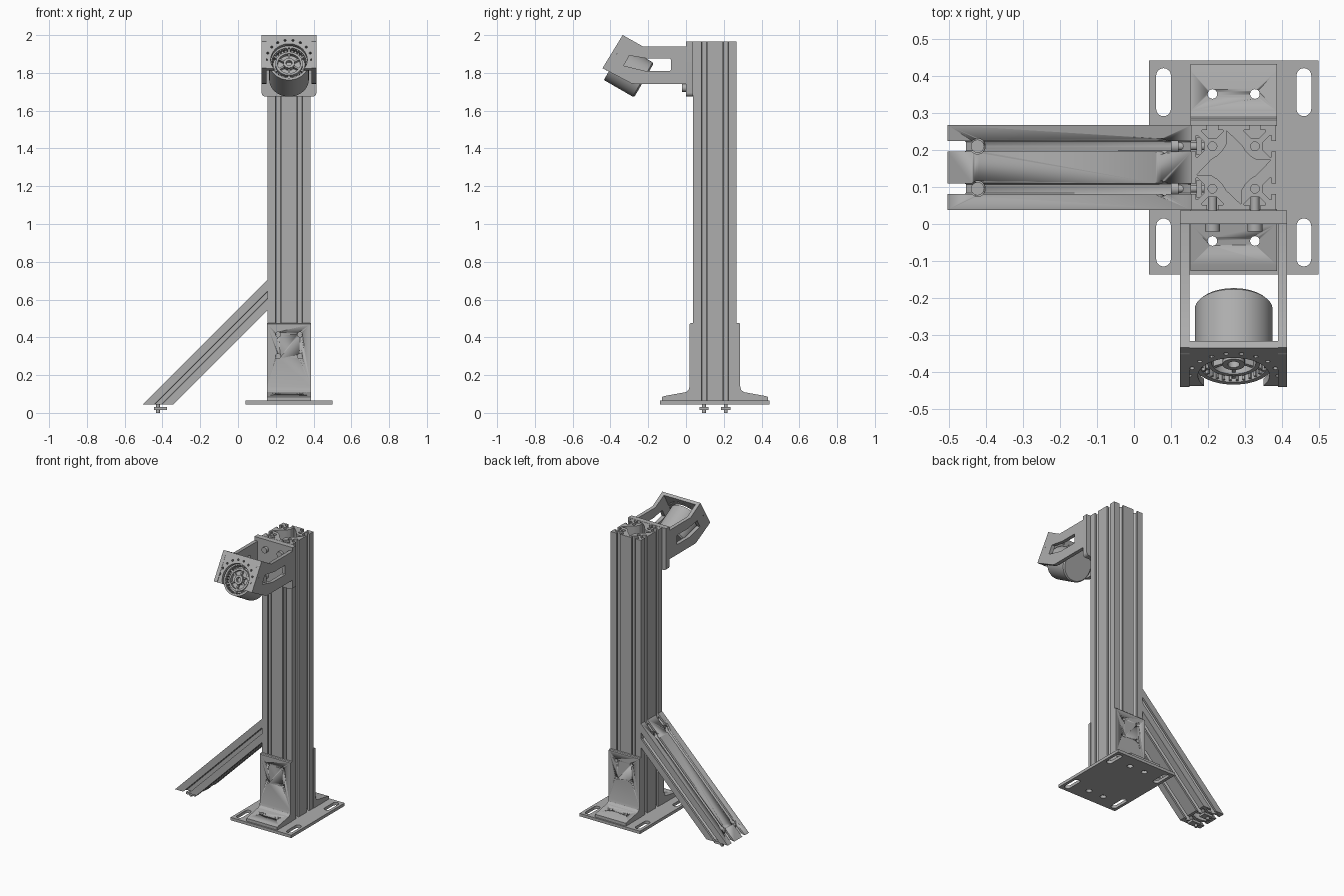
import bpy, bmesh, math
from mathutils import Matrix, Vector

if "Cube" in bpy.data.objects:
    bpy.data.objects.remove(bpy.data.objects["Cube"])

grey = bpy.data.materials.new("aluminium grey")
grey.use_nodes = True
grey.diffuse_color = (0.42, 0.42, 0.42, 1)
grey.node_tree.nodes["Principled BSDF"].inputs["Base Color"].default_value = grey.diffuse_color

CX, CY = 0.27, 0.153          # column axis
M = 0.0575                    # half of one slot module
XS = (CX - M, CX + M)
YS = (CY - M, CY + M)
SIDE = Matrix(((0, 0, 1, 0), (1, 0, 0, 0), (0, 1, 0, 0), (0, 0, 0, 1)))   # draws in y-z


def finish(name, bm):
    me = bpy.data.meshes.new(name)
    bmesh.ops.remove_doubles(bm, verts=bm.verts, dist=1e-5)
    bmesh.ops.recalc_face_normals(bm, faces=bm.faces)
    bm.to_mesh(me)
    bm.free()
    me.materials.append(grey)
    ob = bpy.data.objects.new(name, me)
    bpy.context.collection.objects.link(ob)
    bpy.ops.object.select_all(action='DESELECT')
    bpy.context.view_layer.objects.active = ob
    ob.select_set(True)
    bpy.ops.object.shade_smooth_by_angle(angle=math.radians(30))
    return ob


def prism(name, loops, z0, z1, matrix=Matrix(), move=None):
    """Extrude a flat outline with holes; move can place each vertex by rule."""
    cu = bpy.data.curves.new(name, 'CURVE')
    cu.dimensions, cu.fill_mode, cu.extrude = '2D', 'BOTH', (z1 - z0) / 2
    for loop in loops:
        sp = cu.splines.new('POLY')
        sp.points.add(len(loop) - 1)
        for p, co in zip(sp.points, loop):
            p.co = (co[0], co[1], 0, 1)
        sp.use_cyclic_u = True
    tmp = bpy.data.objects.new(name, cu)
    bpy.context.collection.objects.link(tmp)
    dg = bpy.context.evaluated_depsgraph_get()
    me = bpy.data.meshes.new_from_object(tmp.evaluated_get(dg))
    bm = bmesh.new()
    bm.from_mesh(me)
    bpy.data.objects.remove(tmp)
    bpy.data.curves.remove(cu)
    bpy.data.meshes.remove(me)
    for v in bm.verts:
        v.co.z += (z0 + z1) / 2
        v.co = move(v.co) if move else matrix @ v.co
    return finish(name, bm)


def rods(name, items, sides=24):
    """Cylinders given as (radius, start, end), joined in one object."""
    bm = bmesh.new()
    for r, a, b in items:
        a, b = Vector(a), Vector(b)
        mat = Matrix.Translation((a + b) / 2) @ (b - a).to_track_quat('Z', 'Y').to_matrix().to_4x4()
        bmesh.ops.create_cone(bm, cap_ends=True, segments=sides, radius1=r, radius2=r,
                              depth=(b - a).length, matrix=mat)
    return finish(name, bm)


def box(name, lo, hi, matrix=Matrix()):
    return prism(name, [rect(lo[0], lo[1], hi[0], hi[1])], lo[2], hi[2], matrix)


def cut(ob, items):
    cutter = rods("cutter", items)
    mod = ob.modifiers.new("holes", 'BOOLEAN')
    mod.operation, mod.object, mod.solver = 'DIFFERENCE', cutter, 'EXACT'
    bpy.context.view_layer.objects.active = ob
    bpy.ops.object.modifier_apply(modifier=mod.name)
    bpy.data.objects.remove(cutter)


def arc(x, y, r, a0, a1, n):
    return [(x + r * math.cos(math.radians(a0 + (a1 - a0) * i / n)),
             y + r * math.sin(math.radians(a0 + (a1 - a0) * i / n))) for i in range(n + 1)]


def circle(x, y, r, n=20):
    return arc(x, y, r, 0, 360, n)[:-1]


def rect(x0, y0, x1, y1):
    return [(x0, y0), (x1, y0), (x1, y1), (x0, y1)]


def slotted(nx, ny):
    """Outline of a T-slot extrusion, nx by ny modules."""
    half = [(-.0145, 0), (-.0145, .013), (-.029, .013), (-.029, .018), (-.012, .035)]
    slot = half + [(-x, d) for x, d in reversed(half)]
    pts = []
    for k in range(4):
        n, m = (nx, ny) if k % 2 == 0 else (ny, nx)
        side = [(-n * M, -m * M)]
        for i in range(n):
            side += [((2 * i + 1 - n) * M + x, d - m * M) for x, d in slot]
        pts += [Matrix.Rotation(k * math.pi / 2, 2) @ Vector(p) for p in side]
    return pts


# Column
arm = [(.02, -.1), (.02, -.062), (.031, -.045), (.045, -.031), (.062, -.02)]
void = [Matrix.Rotation(k * math.pi / 2, 2) @ Vector(p) for k in range(4) for p in arm]
bores = [circle(x, y, .012) for x in (-M, M) for y in (-M, M)]
prism("column", [slotted(2, 2), void] + bores, .065, 1.965, Matrix.Translation((CX, CY, 0)))

# Base plate with rounded slots and bolt holes
loops = [rect(.04, -.137, .5, .443)]
for x in (.08, .46):
    for y0, y1 in ((-.115, .015), (.292, .422)):
        loops.append(arc(x, y1 - .02, .02, 0, 180, 10) + arc(x, y0 + .02, .02, 180, 360, 10))
loops += [circle(x, y, .019) for x in XS for y in (-.046, .352)]
prism("base_plate", loops, .045, .065)

# Foot brackets, front and back
foot = [(.04, .065), (.04, .475), (.024, .475), (.019, .47), (.019, .14), (.014, .122), (0, .11),
        (-.11, .09), (-.127, .085), (-.127, .065)]
for name, sgn in (("front", 1), ("back", -1)):
    prof = [(CY + sgn * (y - CY), z) for y, z in foot]
    br = prism(name + "_foot_bracket", [prof], CX - .117, CX + .117, SIDE)
    ya, yb, yc = (CY + sgn * (y - CY) for y in (-.1, .06, -.046))
    cut(br, [(.013, (x, ya, z), (x, yb, z)) for x in XS for z in (.3, .415)]
        + [(.013, (x, yc, 0), (x, yc, .2)) for x in XS])

# Diagonal brace, mitred to the floor line and to the column side
A, N = Vector((1, 0, 1)).normalized(), Vector((-1, 0, 1)).normalized()
BX, BZ = -.4235, .6235


def mitre(v):
    p = Vector((BX, CY + v.x, .045)) + N * v.y
    t = (.045 - p.z) / A.z if v.z < 0 else (.155 - p.x) / A.x
    return p + A * t


hollow = [(.016, -.044), (.03, -.012), (.03, .012), (.016, .044)]
hollow += [(-x, y) for x, y in reversed(hollow)]
brace = prism("diagonal_brace", [slotted(2, 1), hollow, circle(-M, 0, .012), circle(M, 0, .012)],
              -1, 1, move=mitre)
cut(brace, [(.021, (BX, y, .08), (BX, y, .4)) for y in YS]
    + [(.021, (.12, y, BZ), (-.3, y, BZ)) for y in YS])

# Brace screws with slot nuts
for i, y in enumerate(YS):
    rods(f"floor_screw_{i}", [(.0105, (BX, y, 0), (BX, y, .085)), (.018, (BX, y, .08), (BX, y, .1))])
    box(f"floor_nut_{i}", (BX - .02, y - .024, .016), (BX + .048, y + .024, .032))
    rods(f"column_screw_{i}", [(.0105, (.11, y, BZ), (.198, y, BZ)), (.018, (.1, y, BZ), (.12, y, BZ))])
    box(f"column_nut_{i}", (.169, y - .024, BZ - .02), (.184, y + .024, BZ + .048))

# Head mount plate with its bolts
r = .02
plate = (arc(.145 - r, 1.675 + r, r, -90, 0, 6) + [(.145, 1.965), (-.145, 1.965)]
         + arc(r - .145, 1.675 + r, r, 180, 270, 6))
prism("mount_plate", [plate], -.036, 0, Matrix.Translation((CX, 0, 0)) @ Matrix.Rotation(math.pi / 2, 4, 'X'))
for i, (x, z) in enumerate((x, z) for x in XS for z in (1.72, 1.9)):
    rods(f"mount_bolt_{i}", [(.012, (x, 0, z), (x, .075, z)), (.02, (x, -.02, z), (x, .002, z))])

# Yoke arms
side = [(0, 1.742), (0, 1.94), (-.228, 1.94), (-.335, 2.0), (-.442, 1.825), (-.29, 1.745), (-.27, 1.742)]
window = [(-.085, 1.81), (-.08, 1.815), (-.08, 1.87), (-.085, 1.875), (-.2, 1.875),
          (-.3, 1.892), (-.33, 1.838), (-.215, 1.81)]
for name, x in (("right", -.145), ("left", .12)):
    prism(name + "_yoke_arm", [side, window, circle(-.347, 1.968, .008), circle(-.372, 1.905, .008)],
          CX + x, CX + x + .025, SIDE)

# Tilted face plate, open below, with a ring of small holes
TILT = Matrix.Translation((CX, -.411, 1.870)) @ Matrix.Rotation(math.radians(60), 4, 'X')
face = [(-.145, -.054), (-.145, .15), (.145, .15), (.145, -.054)] + arc(0, 0, .097, -34, 214, 40)
holes = [circle(.12 * math.cos(a), .12 * math.sin(a), .0065, 12)
         for a in (math.radians(d) for d in range(0, 181, 20))]
prism("face_plate", [face] + holes, -.022, 0, TILT)

# Lamp body, turned from a stepped profile
steps = [(0, -.218), (.097, -.218), (.105, -.21), (.105, -.033), (.092, -.033), (.092, -.062),
         (.072, -.062), (.072, -.04), (.06, -.04), (.06, -.062), (.03, -.062), (.03, -.035),
         (.016, -.035), (.016, -.055), (0, -.055)]
bm = bmesh.new()
vs = [bm.verts.new((x, 0, z)) for x, z in steps]
es = [bm.edges.new(p) for p in zip(vs, vs[1:])]
bmesh.ops.spin(bm, geom=vs + es, axis=(0, 0, 1), cent=(0, 0, 0), angle=math.tau, steps=48)
bm.transform(TILT)
finish("lamp_body", bm)

# Spokes and ribs inside the lamp
for k in range(6):
    box(f"lamp_spoke_{k}", (.028, -.005, -.063), (.093, .005, -.045),
        TILT @ Matrix.Rotation(math.radians(30 + 60 * k), 4, 'Z'))
for k in range(30):
    box(f"lamp_rib_{k}", (.084, -.003, -.063), (.093, .003, -.036),
        TILT @ Matrix.Rotation(math.radians(12 * k), 4, 'Z'))
